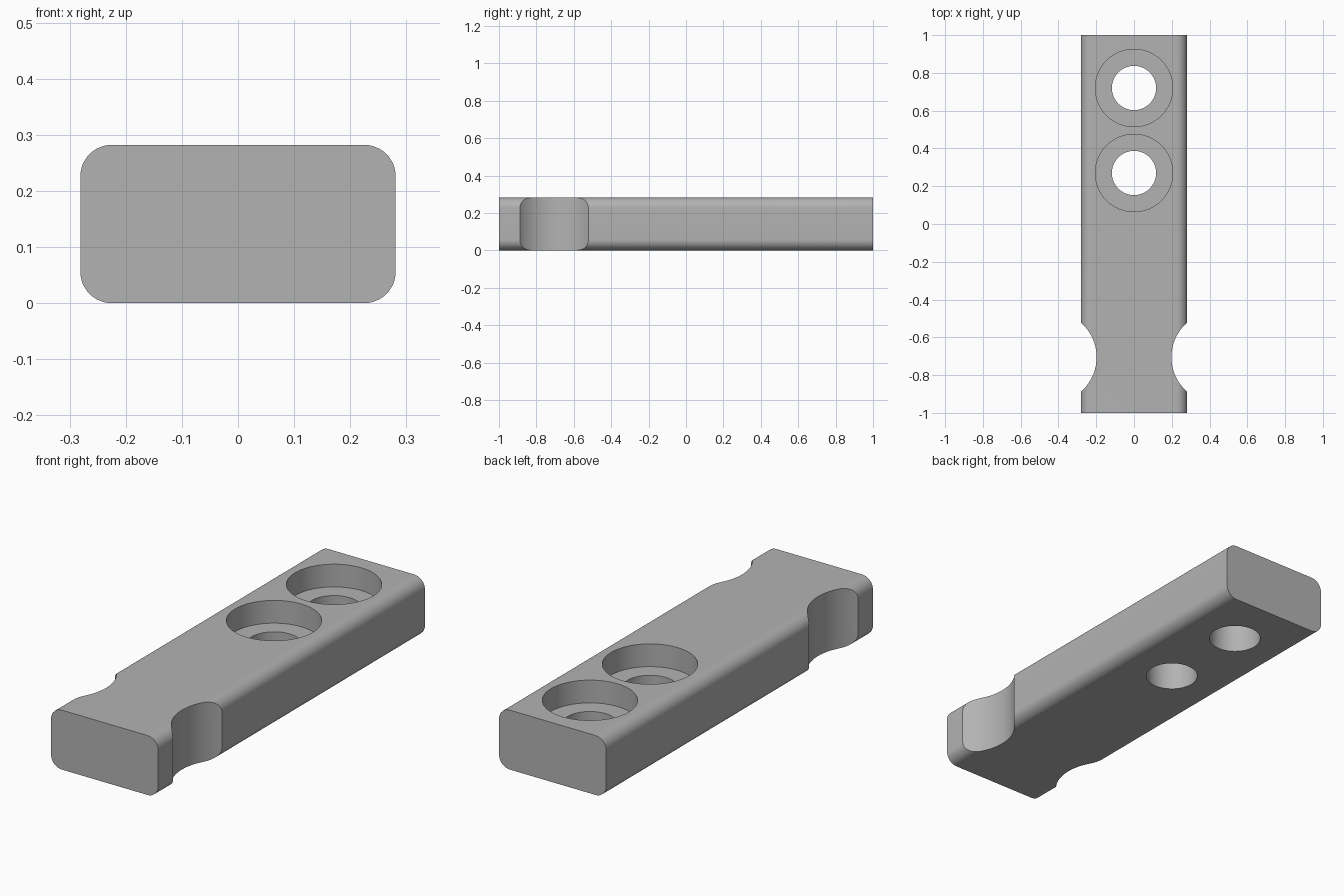
import bpy
import math

cube = bpy.data.objects.get("Cube")
if cube:
    bpy.data.objects.remove(cube, do_unlink=True)

WIDTH, HEIGHT, LENGTH, ROUND = 0.562, 0.282, 2.0, 0.056

grey = bpy.data.materials.new("plain grey")
grey.use_nodes = True
colour = (0.45, 0.45, 0.45, 1)
grey.diffuse_color = colour
grey.node_tree.nodes["Principled BSDF"].inputs["Base Color"].default_value = colour


def cutter(name, radius, x, y, bottom, top):
    """Upright cylinder used only for cutting."""
    bpy.ops.mesh.primitive_cylinder_add(vertices=96, radius=radius, depth=top - bottom,
                                        location=(x, y, (top + bottom) / 2))
    obj = bpy.context.object
    obj.name = name
    obj.data.materials.append(grey)
    obj.hide_render = True
    return obj


# Bar with rounded long edges
bpy.ops.mesh.primitive_cube_add(size=1, location=(0, 0, HEIGHT / 2))
bar = bpy.context.object
bar.name = "bar"
bar.scale = (WIDTH, LENGTH, HEIGHT)
bpy.ops.object.transform_apply(location=False, rotation=False, scale=True)
bar.data.materials.append(grey)

weights = bar.data.attributes.new("bevel_weight_edge", 'FLOAT', 'EDGE')
for edge in bar.data.edges:
    a, b = (bar.data.vertices[i].co for i in edge.vertices)
    weights.data[edge.index].value = 1.0 if abs(a.y - b.y) > 1 else 0.0
bevel = bar.modifiers.new("rounded edges", 'BEVEL')
bevel.limit_method = 'WEIGHT'
bevel.width = ROUND
bevel.segments = 12

# Counterbored screw holes, then the side notches
cutters = []
for name, y in (("front", 0.27), ("back", 0.72)):
    cutters.append(cutter(name + "_counterbore_cutter", 0.205, 0, y, HEIGHT - 0.108, HEIGHT + 0.1))
    cutters.append(cutter(name + "_hole_cutter", 0.117, 0, y, -0.1, HEIGHT + 0.05))
for name, side in (("left", 1), ("right", -1)):
    cutters.append(cutter(name + "_notch_cutter", 0.243, side * 0.441, -0.705, -0.1, HEIGHT + 0.1))

for obj in cutters:
    cut = bar.modifiers.new(obj.name, 'BOOLEAN')
    cut.operation = 'DIFFERENCE'
    cut.solver = 'EXACT'
    cut.object = obj

# Apply the cuts, drop the helpers and smooth the curved walls
bpy.ops.object.select_all(action='DESELECT')
bar.select_set(True)
bpy.context.view_layer.objects.active = bar
for name in [m.name for m in bar.modifiers]:
    bpy.ops.object.modifier_apply(modifier=name)
for obj in cutters:
    bpy.data.objects.remove(obj, do_unlink=True)
bpy.ops.object.shade_smooth_by_angle(angle=math.radians(30))
